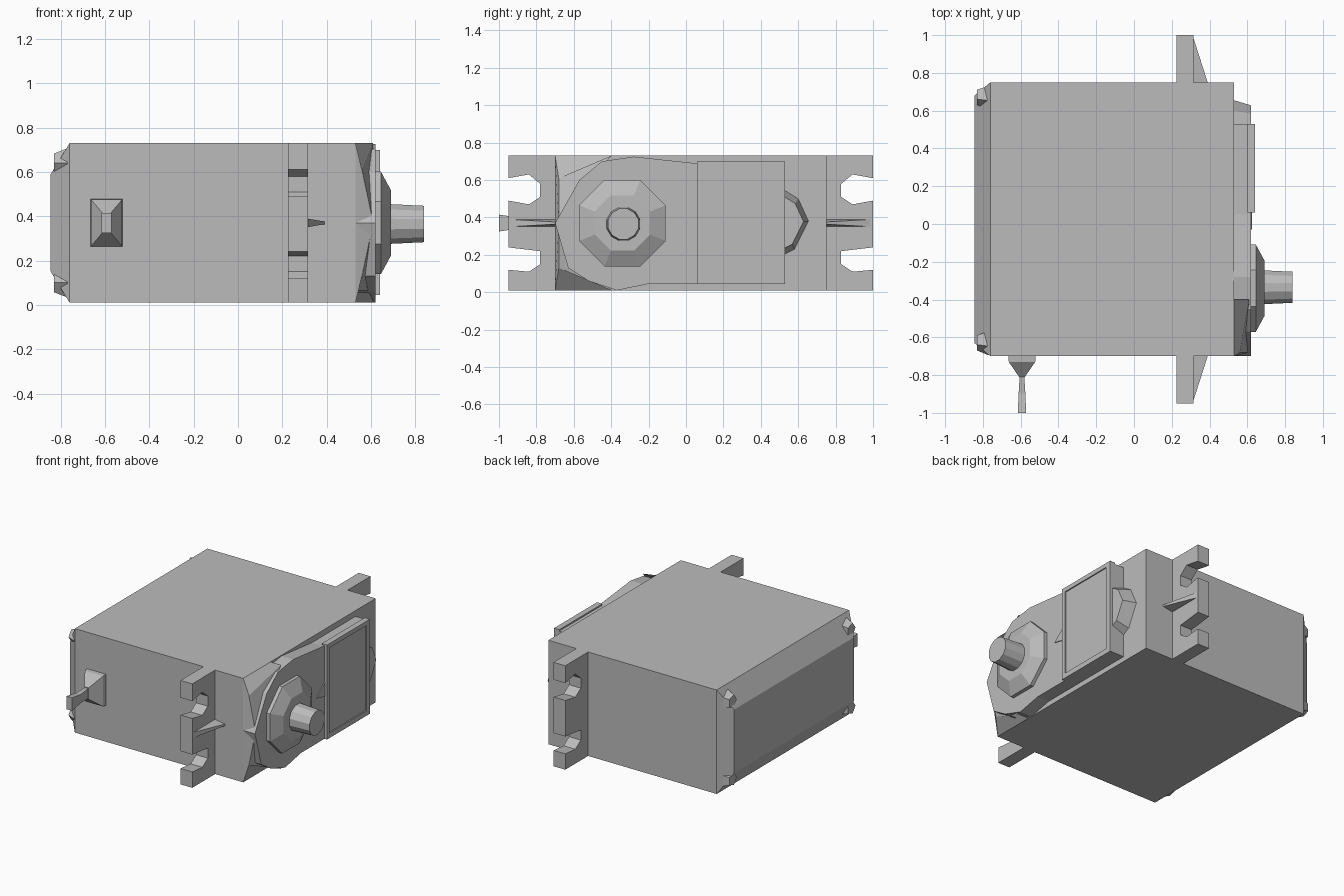
import bpy, bmesh, math
from mathutils import Matrix, Vector

cube = bpy.data.objects.get("Cube")
if cube:
    bpy.data.objects.remove(cube, do_unlink=True)

grey = bpy.data.materials.new("light_grey_plastic")
grey.use_nodes = True
GREY = (0.5, 0.5, 0.5, 1)
grey.diffuse_color = GREY
grey.node_tree.nodes["Principled BSDF"].inputs["Base Color"].default_value = GREY


def finish(name, bm):
    bmesh.ops.recalc_face_normals(bm, faces=bm.faces)
    mesh = bpy.data.meshes.new(name)
    bm.to_mesh(mesh)
    bm.free()
    mesh.materials.append(grey)
    obj = bpy.data.objects.new(name, mesh)
    bpy.context.collection.objects.link(obj)
    return obj


def loft(name, rings):
    """Skin a list of equal rings of points and cap both ends."""
    bm = bmesh.new()
    loops = [[bm.verts.new(p) for p in ring] for ring in rings]
    for a, b in zip(loops, loops[1:]):
        for i in range(len(a)):
            j = (i + 1) % len(a)
            bm.faces.new((a[i], a[j], b[j], b[i]))
    bm.faces.new(loops[0])
    bm.faces.new(loops[-1])
    return finish(name, bm)


def rect_x(x, y0, y1, z0, z1):
    return [(x, y0, z0), (x, y1, z0), (x, y1, z1), (x, y0, z1)]


def rect_y(y, x, z, w, h):
    return [(x + sx * w, y, z + sz * h) for sx, sz in ((-1, -1), (1, -1), (1, 1), (-1, 1))]


def plate(name, profile, x0, x1):
    """Extrude a (y, z) profile along x."""
    return loft(name, [[(x, y, z) for y, z in profile] for x in (x0, x1)])


def turned(name, y, z, steps, sides):
    """Stack of (x, radius) rings around an x axis."""
    angles = [math.tau * (i + 0.5) / sides for i in range(sides)]
    return loft(name, [[(x, y + r * math.cos(a), z + r * math.sin(a)) for a in angles]
                       for x, r in steps])


Y0, Y1, Z0, Z1, ZM = -0.70, 0.75, 0.01, 0.73, 0.37

# Case with tapered rear cover
loft("case", [rect_x(-0.845, Y0 + 0.07, Y1 - 0.07, 0.15, 0.59),
              rect_x(-0.76, Y0, Y1, Z0, Z1),
              rect_x(0.53, Y0, Y1, Z0, Z1)])

# Rear corner screws
for side, y in (("right", Y0 + 0.075), ("left", Y1 - 0.075)):
    for level, z in (("lower", 0.10), ("upper", 0.64)):
        turned("rear_screw_" + level + "_" + side, y, z, [(-0.83, 0.045), (-0.77, 0.07)], 5)

# Mounting tabs with open slots and a centre rib
TAB = [(0, 0.01), (0.25, 0.01), (0.25, 0.12), (0.14, 0.11), (0.08, 0.15), (0.08, 0.22),
       (0.25, 0.24), (0.25, 0.49), (0.14, 0.47), (0.08, 0.51), (0.08, 0.58),
       (0.14, 0.63), (0.25, 0.61), (0.25, 0.73), (0, 0.73)]
for name, base, d in (("front", Y0, -1), ("back", Y1, 1)):
    plate(name + "_mounting_tab", [(base + d * y, z) for y, z in TAB], 0.225, 0.315)
    loft(name + "_tab_rib", [[(0.31, base, ZM + s), (0.39, base, ZM + s * 0.3),
                              (0.31, base + d * 0.25, ZM + s)] for s in (-0.02, 0.02)])

# Gearbox cover, round at one end
COVER = [(-0.70, 0.37), (-0.63, 0.13), (-0.52, 0.06), (-0.37, 0.01), (-0.20, 0.045),
         (0.53, 0.045), (0.53, 0.69), (0.05, 0.69), (-0.28, 0.725), (-0.45, 0.70), (-0.57, 0.60)]
plate("gearbox_cover", COVER, 0.53, 0.62)

# Chamfered webs between the case corner and the round cover
for level, z, inner in (("lower", Z0, 0.13), ("upper", Z1, 0.61)):
    loft("cover_web_" + level, [[(0.53, Y0, z), (0.53, Y0, ZM), (0.53, -0.4, z)],
                                [(0.56, -0.68, inner), (0.61, -0.68, ZM), (0.61, -0.4, z)]])

# Faceted bump beside the label
BUMP = [(0.52, 0.20), (0.58, 0.23), (0.655, 0.38), (0.60, 0.50), (0.52, 0.55)]
loft("cover_bump", [[(0.53, y, z) for y, z in BUMP],
                    [(0.62, 0.52 + (y - 0.52) * 0.8, ZM + (z - ZM) * 0.8) for y, z in BUMP]])

# Label panel with a shallow recessed field
loft("label_panel", [rect_x(0.60, 0.06, 0.53, 0.045, 0.70),
                     rect_x(0.64, 0.06, 0.53, 0.045, 0.70),
                     rect_x(0.64, 0.09, 0.49, 0.08, 0.67),
                     rect_x(0.632, 0.09, 0.49, 0.08, 0.67)])

# Pointer wedge next to the label
plate("pointer_wedge", [(0.06, 0.44), (-0.03, 0.36), (0.06, 0.34)], 0.61, 0.626)

# Output boss and shaft
turned("output_boss", -0.34, ZM, [(0.61, 0.25), (0.645, 0.25), (0.69, 0.16)], 8)
turned("output_shaft", -0.335, 0.365, [(0.68, 0.093), (0.84, 0.085)], 12)

# Cable grommet and cable
CX, CZ = -0.593, 0.37
loft("cable_grommet", [rect_y(-0.69, CX, CZ, 0.073, 0.108), rect_y(-0.73, CX, CZ, 0.07, 0.105),
                       rect_y(-0.81, CX, CZ, 0.015, 0.04)])
loft("cable", [rect_y(-0.80, CX, CZ, 0.012, 0.035), rect_y(-0.90, CX, CZ, 0.018, 0.03),
               rect_y(-1.0, CX, CZ, 0.022, 0.045)])
